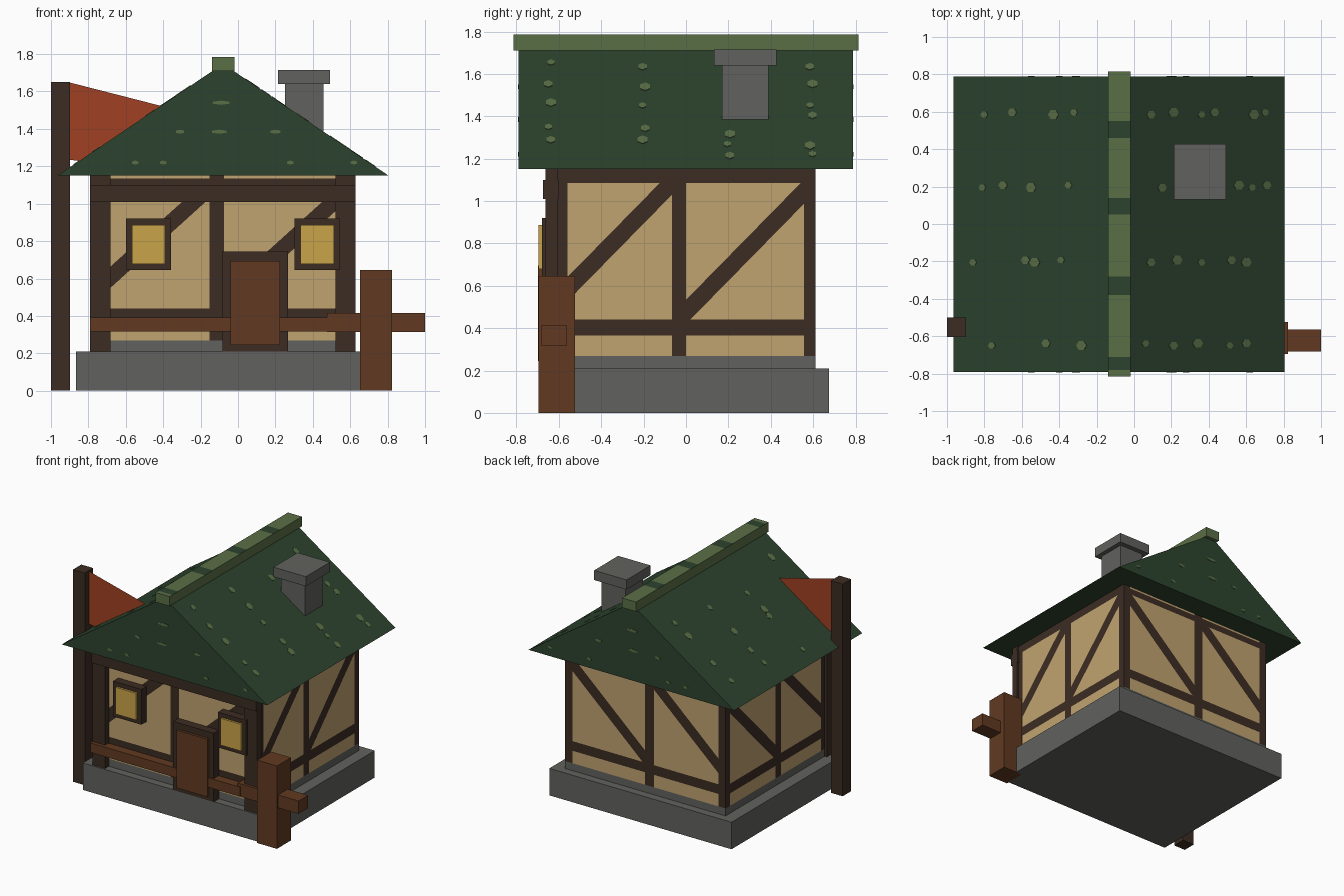
import bpy, bmesh, math
from mathutils import Vector, Matrix

if "Cube" in bpy.data.objects:
    bpy.data.objects.remove(bpy.data.objects["Cube"])


def material(name, hex_code):
    def lin(c):
        return c / 12.92 if c <= 0.04045 else ((c + 0.055) / 1.055) ** 2.4
    m = bpy.data.materials.new(name)
    m.diffuse_color = [lin(int(hex_code[i:i + 2], 16) / 255) for i in (0, 2, 4)] + [1]
    m.use_nodes = True
    m.node_tree.nodes["Principled BSDF"].inputs["Base Color"].default_value = m.diffuse_color
    return m


PLASTER = material("cream plaster", "c0a370")
TIMBER = material("dark timber", "3c2c23")
ROOF = material("dark green roof", "2c432e")
MOSS = material("moss green", "5a6f46")
STONE = material("grey stone", "61615e")
WOOD = material("brown wood", "613a21")
GLASS = material("yellow glass", "c9a449")
CLOTH = material("rust cloth", "a04022")


def finish(name, bm, *mats):
    mesh = bpy.data.meshes.new(name)
    bm.to_mesh(mesh)
    bm.free()
    for m in mats:
        mesh.materials.append(m)
    ob = bpy.data.objects.new(name, mesh)
    bpy.context.collection.objects.link(ob)
    return ob


def box_mesh(x0, x1, y0, y1, z0, z1):
    bm = bmesh.new()
    bmesh.ops.create_cube(bm, size=1)
    for v in bm.verts:
        v.co = ((x0, x1)[v.co.x > 0], (y0, y1)[v.co.y > 0], (z0, z1)[v.co.z > 0])
    return bm


def box(name, mat, *bounds):
    return finish(name, box_mesh(*bounds), mat)


def cut(bm, co, no):
    bmesh.ops.bisect_plane(bm, geom=bm.verts[:] + bm.edges[:] + bm.faces[:],
                           plane_co=co, plane_no=no, dist=1e-5)


# Stone footing
box("footing", STONE, -0.865, 0.705, -0.675, 0.675, 0, 0.21)

# Walls: cut along the timber edges, then coloured by position
WX, WY = (-0.77, 0.613), (-0.615, 0.612)
POSTS = (0.045, 0.447, 0.502, 0.955)
BRACES = ((0.07, 0.615), (0.52, 0.50))      # u, z of a point on each brace
SLOPE, HALF = 1.25, 0.057                   # brace rise per wall width, half height
walls = box_mesh(*WX, *WY, 0.2, 1.16)
for z in (0.268, 0.365, 0.44, 1.085, 1.135):
    cut(walls, (0, 0, z), (0, 0, 1))
for axis, (a, b) in ((0, WX), (1, WY)):
    for u in POSTS:
        co, no = Vector(), Vector()
        co[axis], no[axis] = a + u * (b - a), 1
        cut(walls, co, no)
    for u, z in BRACES:
        for d in (-HALF, HALF):
            co, no = Vector((0, 0, z + d)), Vector((0, 0, 1))
            co[axis], no[axis] = a + u * (b - a), -SLOPE / (b - a)
            cut(walls, co, no)
for f in walls.faces:
    c = f.calc_center_median()
    front_back = abs(f.normal.y) > 0.5
    a, b = WX if front_back else WY
    u = (c[0 if front_back else 1] - a) / (b - a)
    post = u < POSTS[0] or POSTS[1] < u < POSTS[2] or u > POSTS[3]
    beam = 0.365 < c.z < 0.44 or 1.085 < c.z < (1.135 if front_back else 2)
    brace = 0.44 < c.z < 1.085 and any(
        abs(c.z - z - SLOPE * (u - u0)) < HALF and (u < 0.475) == (u0 < 0.475)
        for u0, z in BRACES)
    f.material_index = 2 if c.z < 0.268 else int(post or beam or brace)
finish("walls", walls, PLASTER, TIMBER, STONE)

# Front framing
for side, x in (("left", -0.79), ("right", 0.52)):
    box(side + "_front_post", TIMBER, x, x + 0.108, -0.662, -0.605, 0.21, 1.16)
box("front_beam", TIMBER, -0.79, 0.628, -0.675, -0.6, 1.01, 1.10)

# Windows
for side, x in (("left", -0.60), ("right", 0.303)):
    box(side + "_window_frame", TIMBER, x, x + 0.243, -0.68, -0.605, 0.645, 0.92)
    box(side + "_window_glass", GLASS, x + 0.032, x + 0.21, -0.696, -0.66, 0.678, 0.887)

# Door
box("door_frame", TIMBER, -0.082, 0.266, -0.68, -0.605, 0.21, 0.745)
box("door_panel", WOOD, -0.04, 0.225, -0.699, -0.66, 0.245, 0.695)

# Fence
box("front_rail", WOOD, -0.79, 0.5, -0.69, -0.62, 0.318, 0.392)
box("fence_arm", WOOD, 0.475, 1.0, -0.683, -0.565, 0.315, 0.415)
box("fence_post", WOOD, 0.652, 0.823, -0.696, -0.523, 0, 0.645)

# Roof: closed gable prism
CX, HW, EAVE, RIDGE = -0.08, 0.885, 1.15, 1.748
bm = bmesh.new()
gable = bm.faces.new([bm.verts.new(p) for p in (
    (CX - HW, -0.79, EAVE), (CX + HW, -0.79, EAVE), (CX, -0.79, RIDGE))])
ext = bmesh.ops.extrude_face_region(bm, geom=[gable])
bmesh.ops.translate(bm, vec=(0, 1.578, 0),
                    verts=[g for g in ext["geom"] if isinstance(g, bmesh.types.BMVert)])
bmesh.ops.recalc_face_normals(bm, faces=bm.faces[:])
finish("roof", bm, ROOF)

# Ridge cap with dark bands on top
cap = box_mesh(-0.14, -0.02, -0.815, 0.815, 1.71, 1.785)
BANDS = ((-0.78, -0.71), (-0.38, -0.28), (0.05, 0.14), (0.46, 0.55))
for band in BANDS:
    for y in band:
        cut(cap, (0, y, 0), (0, 1, 0))
for f in cap.faces:
    y = f.calc_center_median().y
    f.material_index = int(f.normal.z > 0.5 and any(a < y < b for a, b in BANDS))
finish("ridge_cap", cap, MOSS, ROOF)

# Moss spots: thin six-sided plates on the slopes and gables
ROWS = ((0.585, (-0.8, -0.65, -0.43, -0.32, 0.09, 0.21, 0.36, 0.43, 0.64, 0.7)),
        (0.195, (-0.81, -0.70, -0.55, -0.35, 0.15, 0.56, 0.63, 0.71)),
        (-0.205, (-0.86, -0.58, -0.53, -0.39, 0.09, 0.23, 0.36, 0.52, 0.6)),
        (-0.65, (-0.76, -0.47, -0.28, 0.06, 0.21, 0.34, 0.51, 0.6)))
spots = bmesh.new()


def spot(pos, normal, sx, sy):
    rot = Vector(normal).to_track_quat('Z', 'Y').to_matrix().to_4x4()
    bmesh.ops.create_cone(spots, cap_ends=True, segments=6, radius1=1, radius2=1, depth=0.006,
                          matrix=Matrix.Translation(pos) @ rot @ Matrix.Diagonal((sx, sy, 1, 1)))


for y, xs in ROWS:
    for i, x in enumerate(xs):
        z = RIDGE - abs(x - CX) * (RIDGE - EAVE) / HW
        side = math.copysign(1, x - CX)
        r = 0.019 + 0.004 * (i % 3)
        spot((x, y + 0.012 * (i % 2), z), (side * (RIDGE - EAVE), 0, HW), r, r * 1.25)
for x, z, r in ((-0.09, 1.54, 0.05), (-0.1, 1.385, 0.045), (-0.31, 1.385, 0.025),
                (0.2, 1.385, 0.03), (-0.55, 1.22, 0.02), (-0.4, 1.22, 0.02),
                (0.28, 1.22, 0.02), (0.62, 1.22, 0.02)):
    for y, n in ((-0.79, -1), (0.788, 1)):
        spot((x, y, z), (0, n, 0), *((r, 0.011)))
finish("moss_spots", spots, MOSS)

# Chimney
box("chimney_shaft", STONE, 0.25, 0.457, 0.17, 0.39, 1.3, 1.65)
box("chimney_cap", STONE, 0.213, 0.492, 0.132, 0.428, 1.64, 1.715)

# Flag pole and flag
box("flag_pole", TIMBER, -1.0, -0.898, -0.603, -0.5, 0, 1.652)
bm = bmesh.new()
bm.faces.new([bm.verts.new((x, -0.552, z)) for x, z in (
    (-0.9, 1.235), (-0.4, 1.17), (-0.4, 1.52), (-0.9, 1.648))])
finish("flag", bm, CLOTH)
